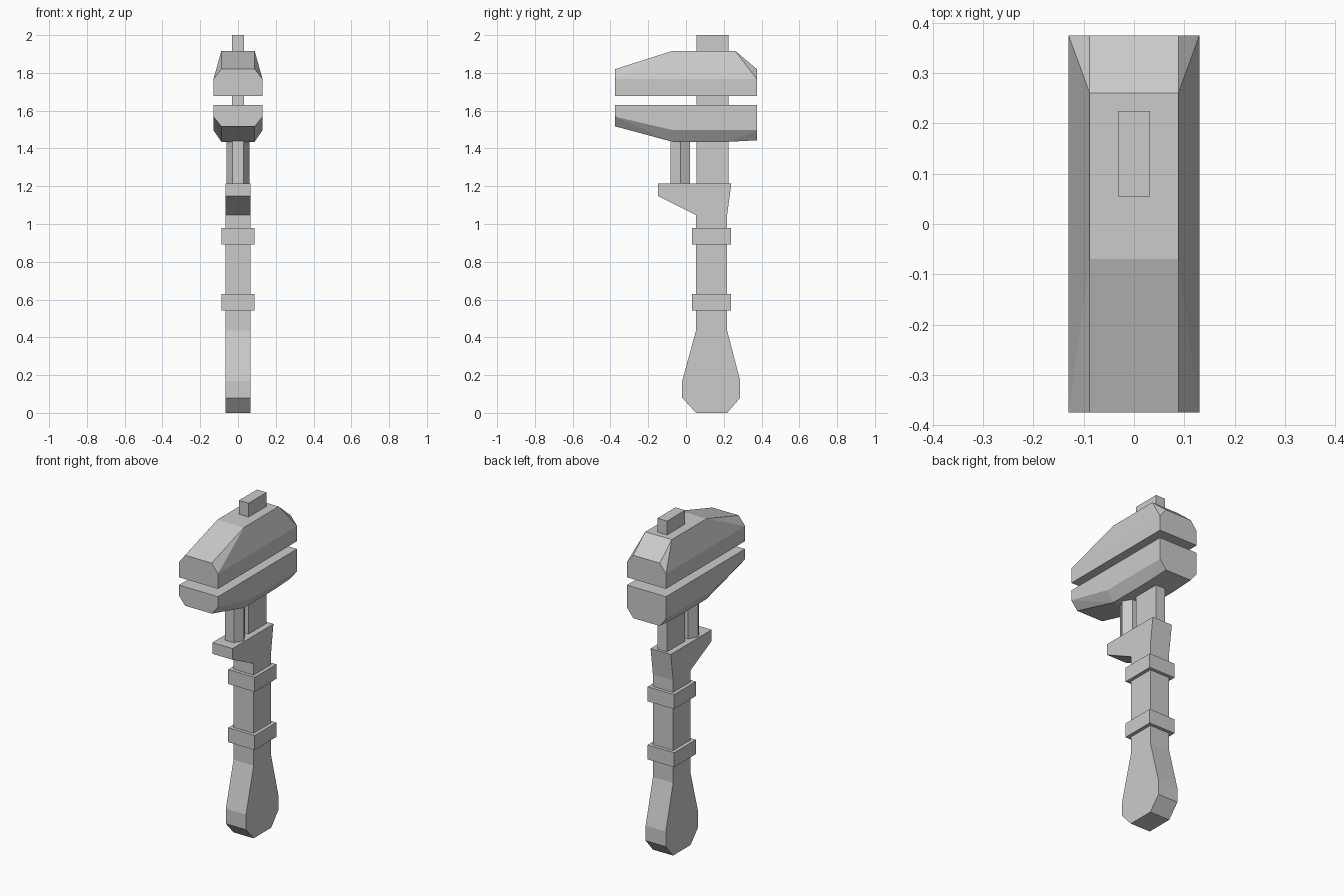
import bpy, bmesh

if "Cube" in bpy.data.objects:
    bpy.data.objects.remove(bpy.data.objects["Cube"])


def finish(name, bm):
    bmesh.ops.recalc_face_normals(bm, faces=bm.faces)
    mesh = bpy.data.meshes.new(name)
    bm.to_mesh(mesh)
    bm.free()
    obj = bpy.data.objects.new(name, mesh)
    bpy.context.collection.objects.link(obj)
    return obj


def prism(name, outline, half_width):
    """Side outline (y, z) extruded symmetrically across x."""
    bm = bmesh.new()
    face = bm.faces.new([bm.verts.new((-half_width, y, z)) for y, z in outline])
    ext = bmesh.ops.extrude_face_region(bm, geom=[face])
    moved = [v for v in ext["geom"] if isinstance(v, bmesh.types.BMVert)]
    bmesh.ops.translate(bm, verts=moved, vec=(2 * half_width, 0, 0))
    return finish(name, bm)


def box(name, half_width, y0, y1, z0, z1):
    return prism(name, [(y0, z0), (y1, z0), (y1, z1), (y0, z1)], half_width)


def jaw(name, wide, narrow):
    """Bevelled jaw: hull of a wide side outline and a narrow outer ridge."""
    bm = bmesh.new()
    for half_width, points in ((0.13, wide), (0.088, narrow)):
        for side in (-1, 1):
            for y, z in points:
                bm.verts.new((side * half_width, y, z))
    bmesh.ops.convex_hull(bm, input=bm.verts)
    bmesh.ops.dissolve_limit(bm, angle_limit=0.005, verts=bm.verts, edges=bm.edges)
    return finish(name, bm)


# Handle with flared grip and the bracket that carries the screw
prism("handle", [
    (0.053, 0), (0.218, 0), (0.287, 0.08), (0.287, 0.17), (0.218, 0.435),
    (0.218, 1.05), (0.24, 1.215), (-0.148, 1.215), (-0.148, 1.148),
    (0.053, 1.048), (0.053, 0.435), (-0.02, 0.17), (-0.02, 0.08)], 0.067)

# Collars around the handle
for label, z in (("lower", 0.543), ("upper", 0.892)):
    box(label + "_collar", 0.088, 0.033, 0.238, z, z + 0.087)

# Sliding bar through both jaws
box("jaw_bar", 0.032, 0.055, 0.225, 1.2, 2.0)

# Hexagonal adjusting screw
bpy.ops.mesh.primitive_cylinder_add(vertices=6, radius=0.06, depth=0.25,
                                    location=(0, -0.03, 1.325),
                                    rotation=(0, 0, 1.5707963))
bpy.context.object.name = "adjusting_screw"

# Upper jaw
jaw("upper_jaw",
    [(-0.375, 1.677), (0.375, 1.677), (0.375, 1.767), (-0.375, 1.767)],
    [(-0.375, 1.82), (-0.07, 1.917), (0.26, 1.917), (0.375, 1.82)])

# Lower jaw
jaw("lower_jaw",
    [(-0.375, 1.63), (0.375, 1.63), (0.375, 1.497), (-0.07, 1.497), (-0.375, 1.568)],
    [(-0.375, 1.517), (-0.07, 1.435), (0.22, 1.435), (0.375, 1.443)])
